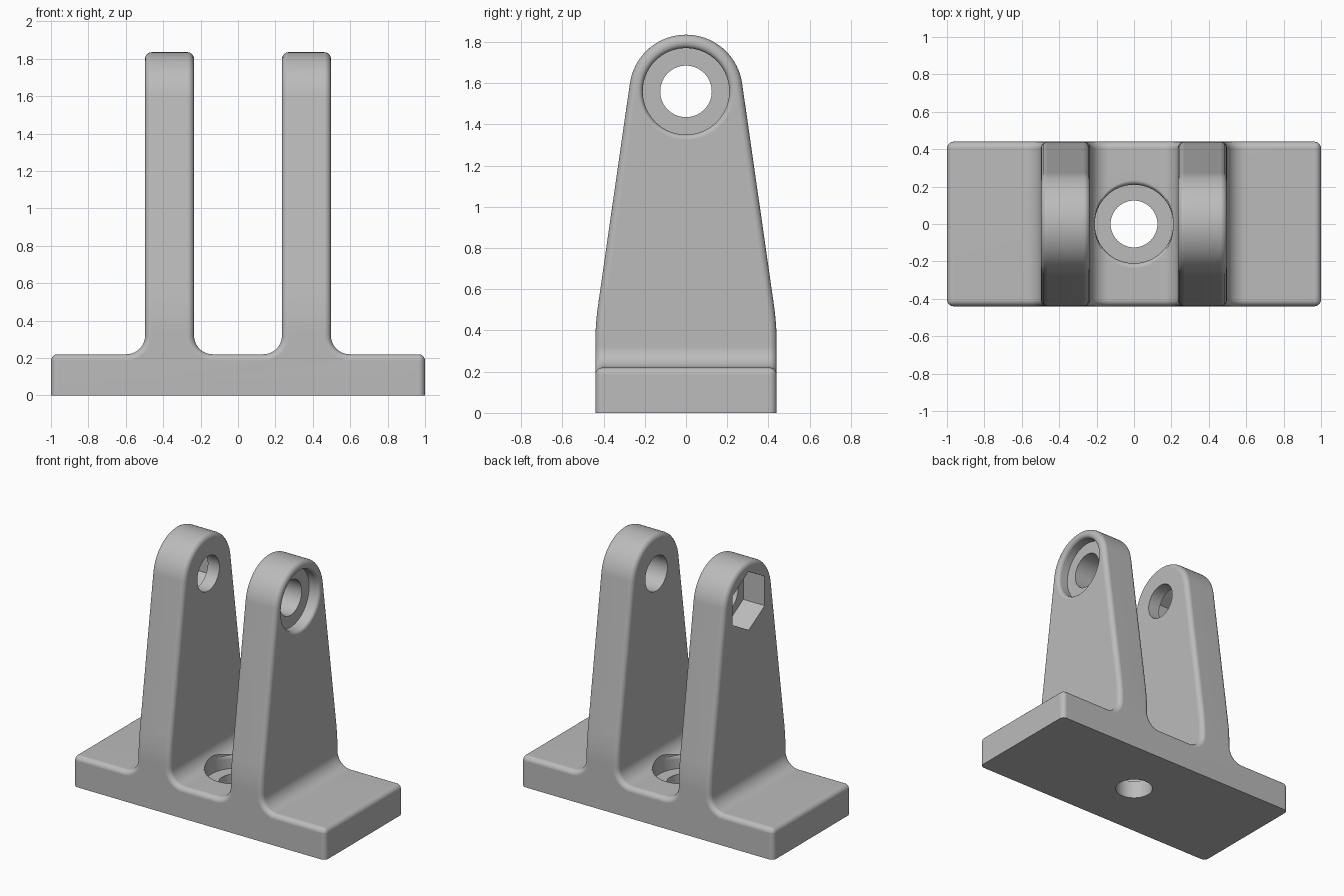
import bpy, bmesh
from math import sin, cos, pi, radians
from mathutils import Matrix, Vector

old = bpy.data.objects.get("Cube")
if old:
    bpy.data.objects.remove(old)

BASE_Z, HALF_Y = 0.22, 0.44
EAR_IN, EAR_OUT = 0.235, 0.497
HOLE_Z, EAR_R, FILLET = 1.56, 0.275, 0.10
HOLE_R, BORE_R, ROUND = 0.125, 0.21, 0.035


def add_object(name, bm):
    bmesh.ops.recalc_face_normals(bm, faces=bm.faces)
    mesh = bpy.data.meshes.new(name)
    bm.to_mesh(mesh)
    bm.free()
    obj = bpy.data.objects.new(name, mesh)
    bpy.context.collection.objects.link(obj)
    return obj


def prism(name, points, offset):
    """Extrude a closed outline of 3D points along an offset vector."""
    bm = bmesh.new()
    face = bm.faces.new([bm.verts.new(p) for p in points])
    new = bmesh.ops.extrude_face_region(bm, geom=[face])["geom"]
    bmesh.ops.translate(bm, vec=offset, verts=[v for v in new if isinstance(v, bmesh.types.BMVert)])
    return add_object(name, bm)


def arc(cx, cy, r, start, end, steps):
    angles = [radians(start + (end - start) * i / steps) for i in range(steps + 1)]
    return [(cx + r * cos(a), cy + r * sin(a)) for a in angles]


def lathe(name, profile, matrix, one_way=False, sides=64):
    """Spin (radius, height, flare) points; flare may fade out sideways."""
    bm = bmesh.new()
    rings = []
    for r, h, flare in profile:
        ring = []
        for i in range(sides):
            a = 2 * pi * i / sides
            rr = r + flare * (sin(a) ** 2 if one_way else 1)
            ring.append(bm.verts.new((rr * cos(a), rr * sin(a), h)))
        rings.append(ring)
    for low, high in zip(rings, rings[1:]):
        for i in range(sides):
            j = (i + 1) % sides
            bm.faces.new((low[i], low[j], high[j], high[i]))
    bm.faces.new(rings[0])
    bm.faces.new(rings[-1])
    bm.transform(matrix)
    return add_object(name, bm)


def combine(body, tool, operation):
    mod = body.modifiers.new("cut", 'BOOLEAN')
    mod.operation, mod.object, mod.solver = operation, tool, 'EXACT'
    bpy.context.view_layer.objects.active = body
    bpy.ops.object.modifier_apply(modifier=mod.name)
    bpy.data.objects.remove(tool)


def bore_profile(depth, length, rim=0.025):
    """Through hole, wide bore and a rounded rim."""
    pts = [(HOLE_R, -length, 0), (HOLE_R, -depth, 0), (BORE_R, -depth, 0)]
    for i in range(6):
        a = pi / 2 * i / 5
        pts.append((BORE_R, -rim * (1 - sin(a)), rim * (1 - cos(a))))
    return pts + [(BORE_R, 0.15, rim)]


# Front profile: base with two filleted ears
half = [(1, 0), (1, BASE_Z)]
half += arc(EAR_OUT + FILLET, BASE_Z + FILLET, FILLET, 270, 180, 10)
half += [(EAR_OUT, 2.1), (EAR_IN, 2.1)]
half += arc(EAR_IN - FILLET, BASE_Z + FILLET, FILLET, 0, -90, 10)
outline = half + [(-x, z) for x, z in reversed(half)]
bracket = prism("clevis_bracket", [(x, -0.6, z) for x, z in outline], Vector((0, 1.2, 0)))

# Side profile: straight foot, soft bend, taper and round top
lean = 8.2
bend = [Vector((HALF_Y, 0.34)), Vector((HALF_Y, 0.43)), Vector((0.425, 0.535))]
side = [(HALF_Y, -0.2)]
for i in range(7):
    t = i / 6
    side.append(tuple(bend[0] * (1 - t) ** 2 + bend[1] * 2 * t * (1 - t) + bend[2] * t * t))
side += arc(0, HOLE_Z, EAR_R, lean, 90, 18)
outline = side + [(-y, z) for y, z in reversed(side[:-1])]
combine(bracket, prism("side_shape", [(-1.2, y, z) for y, z in outline], Vector((2.4, 0, 0))), 'INTERSECT')

# Round every outer edge except those under the base
bm = bmesh.new()
bm.from_mesh(bracket.data)
bmesh.ops.remove_doubles(bm, verts=bm.verts, dist=0.0005)
bmesh.ops.dissolve_limit(bm, angle_limit=radians(0.2), verts=bm.verts, edges=bm.edges)
sharp = [e for e in bm.edges if len(e.link_faces) == 2
         and e.calc_face_angle() > 0.6 and max(v.co.z for v in e.verts) > 0.01]
bmesh.ops.bevel(bm, geom=sharp, offset=ROUND, segments=5, profile=0.5,
                affect='EDGES', clamp_overlap=False)
bm.to_mesh(bracket.data)
bm.free()

# Bolt head bore in the left ear
turn = Matrix.Rotation(pi / 2, 4, 'Y')
combine(bracket, lathe("ear_bore", bore_profile(0.08, 0.4),
                       Matrix.Translation((EAR_OUT, 0, HOLE_Z)) @ turn), 'DIFFERENCE')

# Plain hole and hexagonal nut pocket in the right ear
combine(bracket, lathe("ear_hole", [(HOLE_R, -0.3, 0), (HOLE_R, 0.3, 0)],
                       Matrix.Translation((-0.36, 0, HOLE_Z)) @ turn), 'DIFFERENCE')
hexagon = arc(0, HOLE_Z, 0.21, 30, 330, 5)
combine(bracket, prism("nut_pocket", [(-0.7, y, z) for y, z in hexagon],
                       Vector((0.7 - EAR_OUT + 0.17, 0, 0))), 'DIFFERENCE')

# Mounting screw bore in the base, rim fading into the ear fillets
combine(bracket, lathe("base_bore", bore_profile(0.09, 0.5),
                       Matrix.Translation((0, 0, BASE_Z)), one_way=True), 'DIFFERENCE')

# Colour and shading
grey = bpy.data.materials.new("plain_grey")
grey.use_nodes = True
colour = (0.5, 0.5, 0.5, 1)
grey.diffuse_color = colour
grey.node_tree.nodes["Principled BSDF"].inputs["Base Color"].default_value = colour
bracket.data.materials.clear()
bracket.data.materials.append(grey)

bpy.ops.object.select_all(action='DESELECT')
bracket.select_set(True)
bpy.context.view_layer.objects.active = bracket
bpy.ops.object.shade_smooth_by_angle(angle=radians(35))
normals = bracket.modifiers.new("even_normals", 'WEIGHTED_NORMAL')
normals.keep_sharp = True
